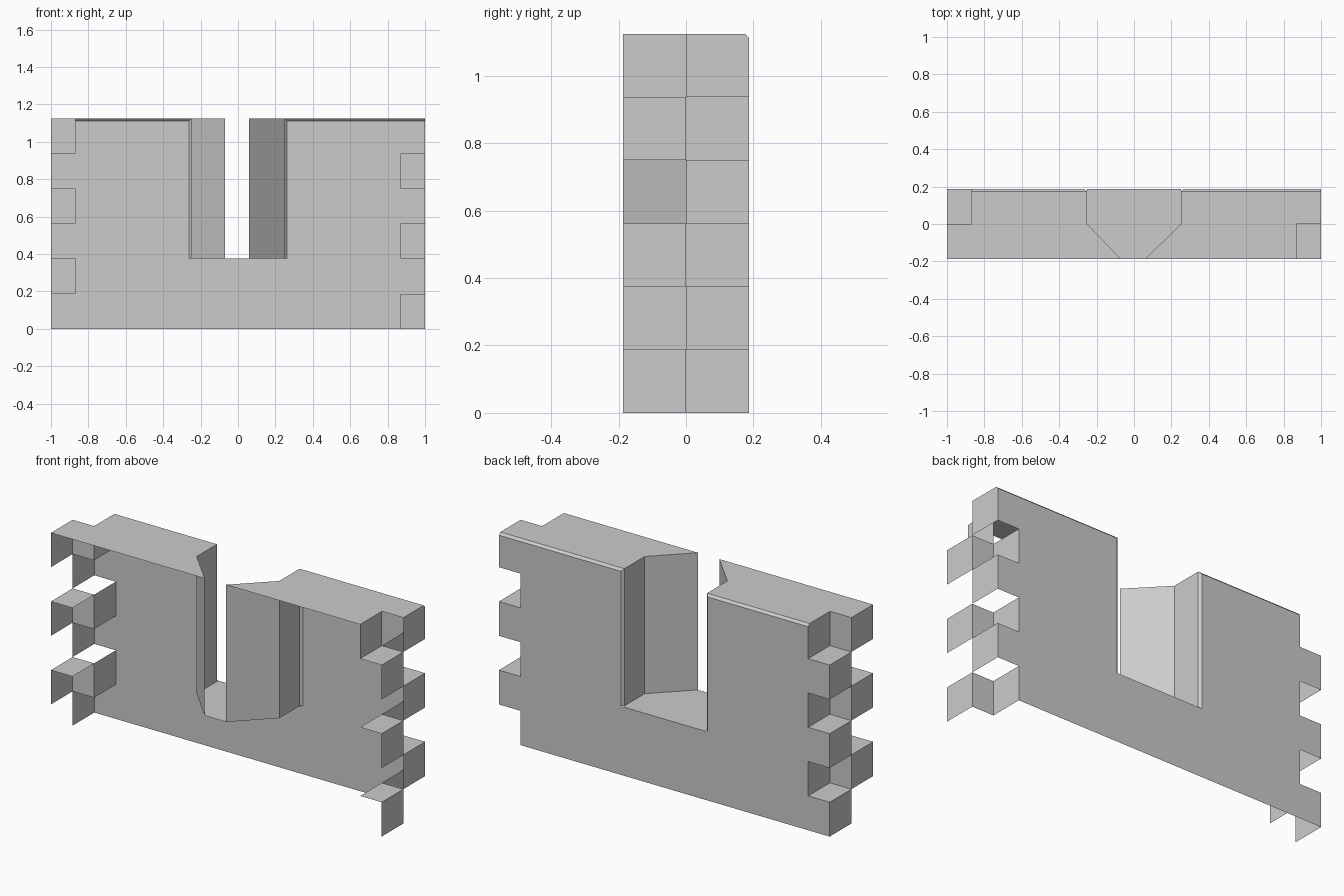
import bpy, bmesh

if "Cube" in bpy.data.objects:
    bpy.data.objects.remove(bpy.data.objects["Cube"])

H, D, L = 1.125, 0.1875, 0.1875      # wall height, half depth, course height
E, T = 1.0, 0.87                     # end of teeth, end of recesses
SILL, W, C = 0.375, 0.25, 0.0125     # opening floor, half width, chamfer


def make(name, faces):
    """Build one open shell; each face is (points, outward direction)."""
    bm = bmesh.new()
    for pts, out in faces:
        f = bm.faces.new([bm.verts.new(p) for p in pts])
        f.normal_update()
        if f.normal.dot(out) < 0:
            f.normal_flip()
    bmesh.ops.remove_doubles(bm, verts=bm.verts, dist=0.0005)
    me = bpy.data.meshes.new(name)
    bm.to_mesh(me)
    bm.free()
    ob = bpy.data.objects.new(name, me)
    bpy.context.collection.objects.link(ob)


def face_x(x, y0, y1, z0, z1, s):
    return ([(x, y0, z0), (x, y1, z0), (x, y1, z1), (x, y0, z1)], (s, 0, 0))


def face_y(y, x0, x1, z0, z1):
    return ([(x0, y, z0), (x1, y, z0), (x1, y, z1), (x0, y, z1)], (0, 1, 0))


def face_z(z, x0, x1, y0, y1):
    return ([(x0, y0, z), (x1, y0, z), (x1, y1, z), (x0, y1, z)], (0, 0, 1))


# Back wall around the opening
make("back_wall", [
    face_y(D, -T, T, 0, SILL - C),
    face_y(D, -W - C, W + C, SILL - C, SILL),
    face_y(D, -T, -W - C, SILL - C, H - C),
    face_y(D, W + C, T, SILL - C, H - C),
])

# Wall top on both sides of the opening, with its chamfered back edge
top = []
for outline, xo, s in (
    ([(-E, -D), (-0.07, -D), (-W, 0), (-W, D - C), (-T, D - C), (-T, 0), (-E, 0)], -T, -1),
    ([(0.06, -D), (T, -D), (T, 0), (E, 0), (E, D - C), (W, D - C), (W, 0)], E, 1),
):
    top.append(([(x, y, H) for x, y in outline], (0, 0, 1)))
    top.append(([(s * W, D - C, H), (xo, D - C, H), (xo, D, H - C),
                 (s * (W + C), D, H - C)], (0, 1, 1)))
make("wall_top", top)

# Splayed opening: slanted cheeks, straight jambs, chamfers and sill
opening = [([(-0.07, -D, SILL), (0.06, -D, SILL), (W, 0, SILL), (W, D, SILL),
             (-W, D, SILL), (-W, 0, SILL)], (0, 0, 1))]
for s, slit in ((-1, -0.07), (1, 0.06)):
    path = [(slit, -D), (s * W, 0), (s * W, D - C), (s * (W + C), D)]
    for i, (a, b) in enumerate(zip(path, path[1:])):
        za, zb = H, H - C if i == 2 else H
        opening.append(([(*a, SILL), (*b, SILL), (*b, zb), (*a, za)], (-s, 0.2, 0)))
make("splayed_opening", opening)

# Interlocking end teeth: front and back halves alternate course by course
for name, s, parity in (("left_teeth", -1, 1), ("right_teeth", 1, 0)):
    faces = []
    for i in range(6):
        z0, z1 = i * L, (i + 1) * L
        x0, x1 = sorted((s * T, s * E))
        last = i == 5
        back_x = s * (T if i % 2 == parity else E)
        if i % 2 == parity:          # front tooth, recess behind it
            faces.append(face_x(s * E, -D, 0, z0, z1, s))
            faces.append(face_y(0, x0, x1, z0, z1))
            if not last:
                faces.append(face_z(z1, x0, x1, -D, 0))
        else:                        # back tooth
            faces.append(face_y(D, x0, x1, z0, z1 - C if last else z1))
            if last:
                faces.append(face_x(s * T, -D, 0, z0, z1, s))
            else:
                faces.append(face_z(z1, x0, x1, 0, D))
        if last:                     # end face follows the chamfer
            prof = [(0, z0), (D, z0), (D, z1 - C), (D - C, z1), (0, z1)]
            faces.append(([(back_x, y, z) for y, z in prof], (s, 0, 0)))
        else:
            faces.append(face_x(back_x, 0, D, z0, z1, s))
    make(name, faces)
